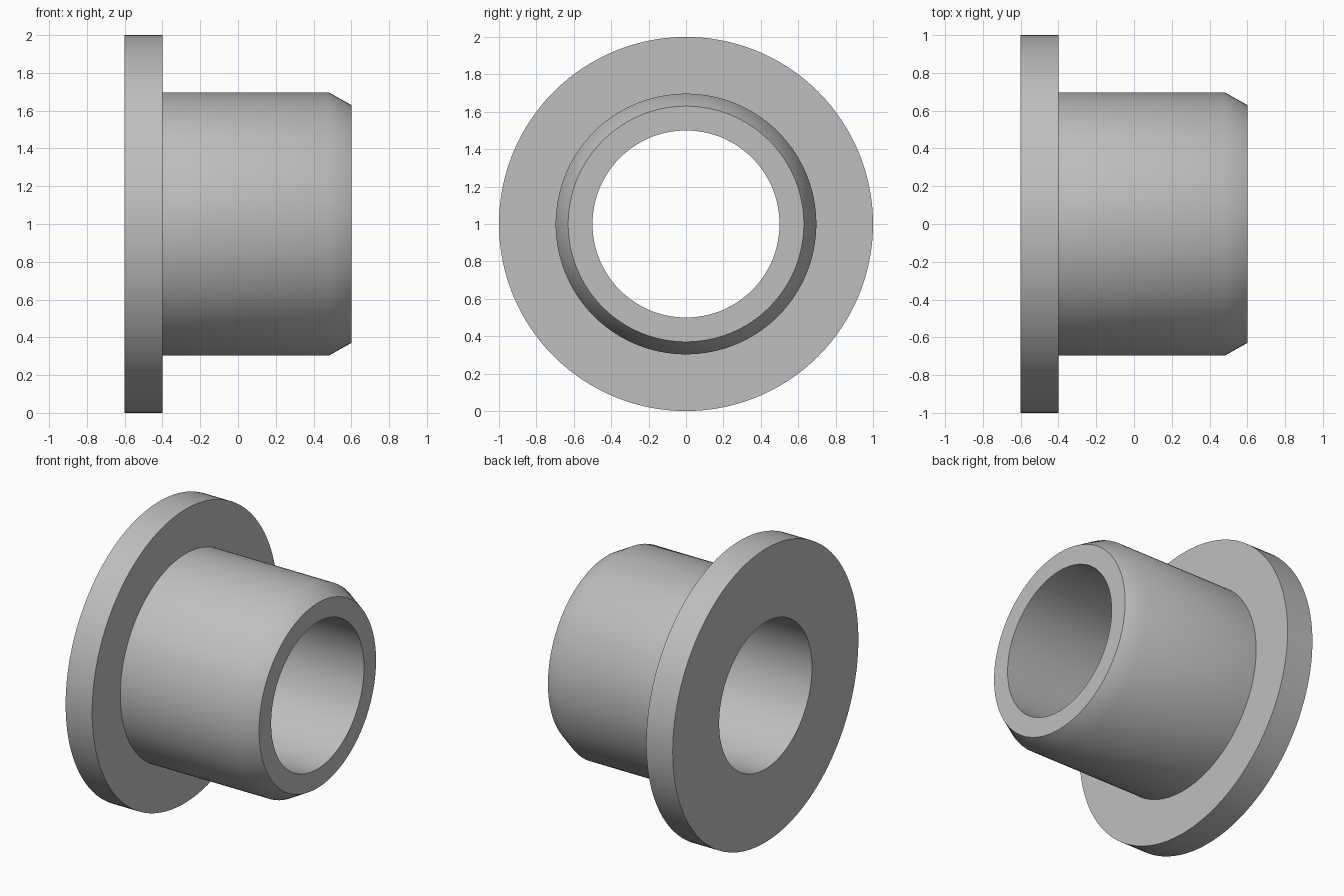
import bpy
import bmesh
import math
from mathutils import Matrix, Vector

cube = bpy.data.objects.get("Cube")
if cube:
    bpy.data.objects.remove(cube, do_unlink=True)

SEGMENTS = 128
CENTRE = Vector((0, 0, 1))

# Plain grey metal
metal = bpy.data.materials.new("grey_metal")
metal.use_nodes = True
grey = (0.52, 0.52, 0.52, 1)
metal.diffuse_color = grey
metal.node_tree.nodes["Principled BSDF"].inputs["Base Color"].default_value = grey

# Closed wall section as (x, radius): bore, flange, sleeve, chamfered nose
section = [
    (-0.6, 0.5), (-0.6, 1.0), (-0.4, 1.0), (-0.4, 0.697),
    (0.48, 0.697), (0.6, 0.63), (0.6, 0.5),
]


def lathe(name, profile, material):
    """Revolve a closed profile around the horizontal x axis."""
    bm = bmesh.new()
    rings = []
    for i in range(SEGMENTS):
        turn = Matrix.Rotation(math.tau * i / SEGMENTS, 3, "X")
        rings.append([bm.verts.new(CENTRE + turn @ Vector((x, 0, r)))
                      for x, r in profile])
    count = len(profile)
    for i, ring in enumerate(rings):
        after = rings[(i + 1) % SEGMENTS]
        for j in range(count):
            k = (j + 1) % count
            bm.faces.new((ring[j], ring[k], after[k], after[j]))
    bmesh.ops.recalc_face_normals(bm, faces=bm.faces)
    mesh = bpy.data.meshes.new(name)
    bm.to_mesh(mesh)
    bm.free()
    mesh.materials.append(material)
    obj = bpy.data.objects.new(name, mesh)
    bpy.context.collection.objects.link(obj)
    return obj


# Flanged bushing, smooth around the axis and over the shallow chamfer
bushing = lathe("flanged_bushing", section, metal)
bpy.ops.object.select_all(action="DESELECT")
bushing.select_set(True)
bpy.context.view_layer.objects.active = bushing
bpy.ops.object.shade_smooth_by_angle(angle=math.radians(35))
